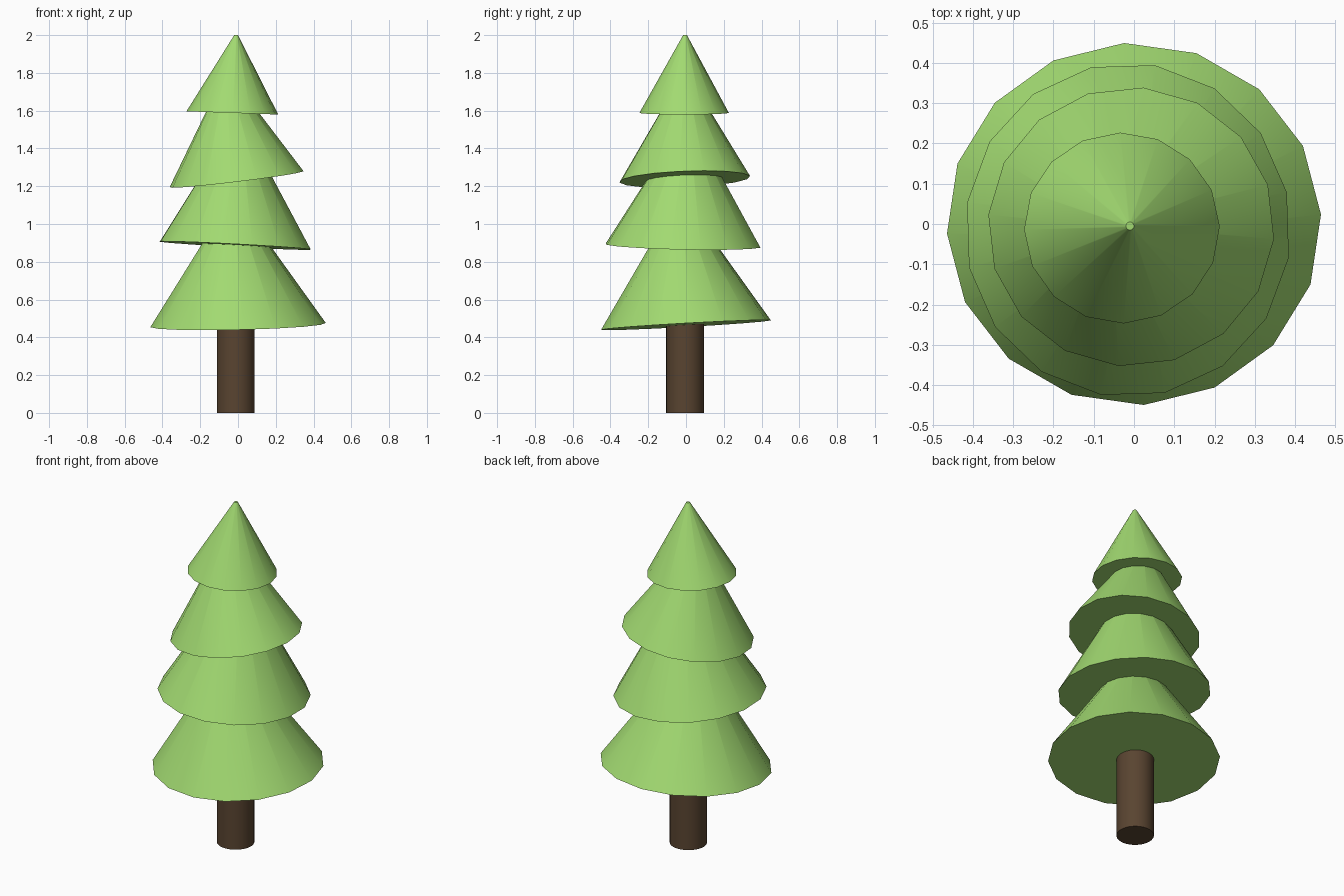
import bpy, bmesh, math

if "Cube" in bpy.data.objects:
    bpy.data.objects.remove(bpy.data.objects["Cube"])


def material(name, rgb):
    m = bpy.data.materials.new(name)
    m.diffuse_color = (*rgb, 1.0)
    m.use_nodes = True
    m.node_tree.nodes["Principled BSDF"].inputs["Base Color"].default_value = m.diffuse_color
    return m


LEAF = material("leaf green", (0.36, 0.70, 0.165))
BARK = material("bark brown", (0.10, 0.058, 0.03))


def frustum(name, mat, sides, base, radii, slope, top, top_r, turn=0.0):
    """Closed tapered solid with a tilted elliptical base and a shifted top."""
    bm = bmesh.new()
    low, high = [], []
    for i in range(sides):
        a = math.radians(turn) + math.tau * i / sides
        dx, dy = radii[0] * math.cos(a), radii[1] * math.sin(a)
        low.append(bm.verts.new((base[0] + dx, base[1] + dy,
                                 base[2] + slope[0] * dx + slope[1] * dy)))
        high.append(bm.verts.new((top[0] + top_r * math.cos(a),
                                  top[1] + top_r * math.sin(a), top[2])))
    for i in range(sides):
        j = (i + 1) % sides
        bm.faces.new((low[i], low[j], high[j], high[i]))
    bm.faces.new(low[::-1])
    bm.faces.new(high)
    me = bpy.data.meshes.new(name)
    bm.to_mesh(me)
    bm.free()
    me.materials.append(mat)
    ob = bpy.data.objects.new(name, me)
    bpy.context.collection.objects.link(ob)
    bpy.ops.object.select_all(action='DESELECT')
    ob.select_set(True)
    bpy.context.view_layer.objects.active = ob
    bpy.ops.object.shade_smooth_by_angle(angle=math.radians(35))
    return ob


# Trunk
frustum("trunk", BARK, 32, (-0.012, -0.005, 0), (0.1, 0.1), (0, 0),
        (-0.012, -0.005, 0.5), 0.1)

# Foliage tiers, bottom to top: base centre, radii, base tilt, apex, rotation
tiers = [
    ((0.0, 0.0, 0.465), (0.465, 0.45), (0.022, 0.056), (-0.025, -0.03, 1.145), 3),
    ((-0.015, -0.015, 0.886), (0.405, 0.415), (-0.053, -0.02), (0.005, 0.01, 1.56), 13),
    ((-0.007, -0.007, 1.237), (0.356, 0.347), (0.121, 0.04), (-0.06, -0.005, 1.80), -5),
    ((-0.03, -0.01, 1.588), (0.243, 0.237), (-0.035, 0.0), (-0.01, -0.005, 2.0), 1),
]
for n, (base, radii, slope, apex, turn) in enumerate(tiers, 1):
    frustum(f"foliage_tier_{n}", LEAF, 16, base, radii, slope, apex, 0.01, turn)
